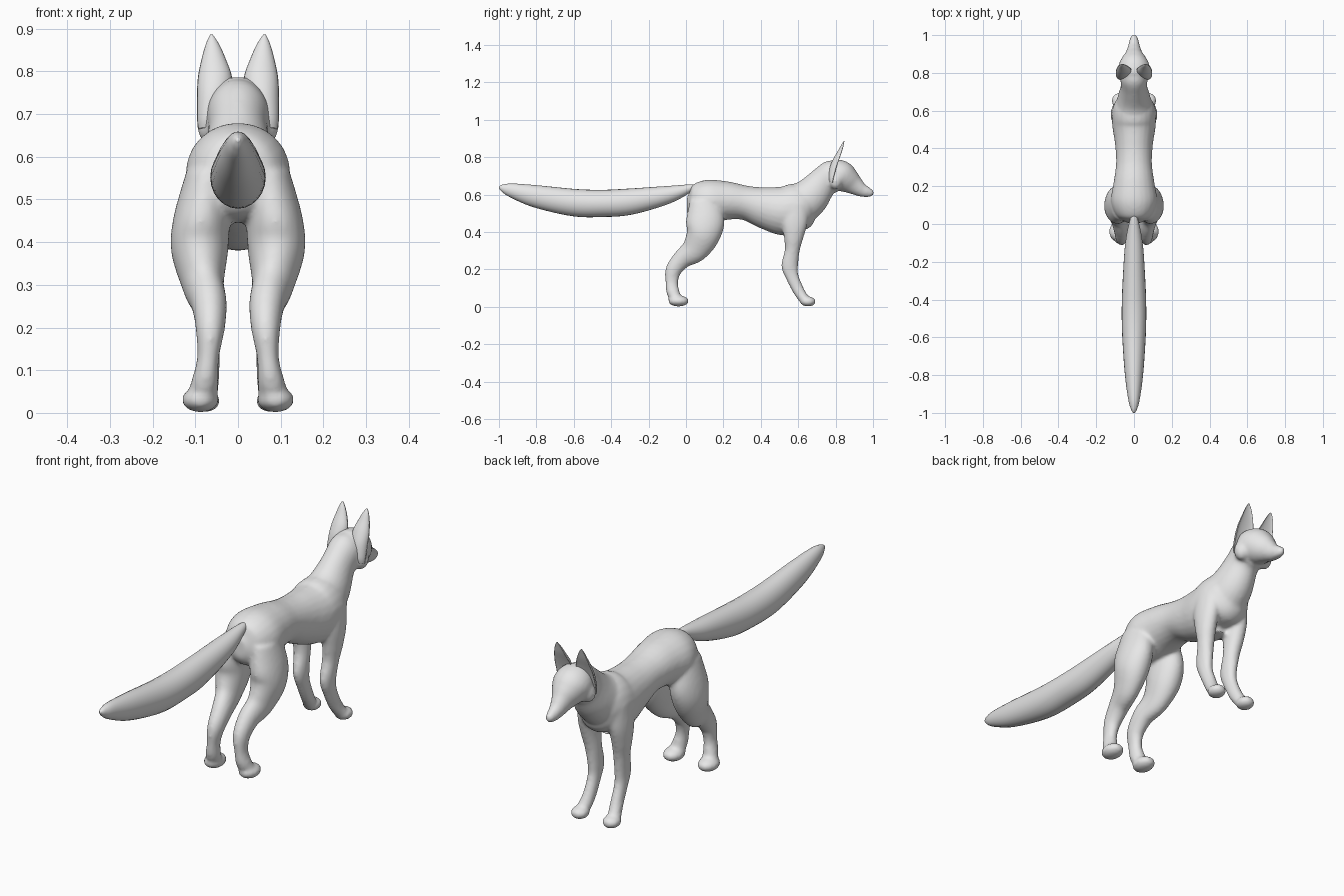
import bpy, bmesh, math
from mathutils import Vector, Matrix

grey = bpy.data.materials.new("plain grey")
grey.diffuse_color = (0.8, 0.8, 0.8, 1)
SIDES = 24


def spline(stations, sub=6):
    """Catmull-Rom interpolation of stations (x, y, z, half_width, half_depth)."""
    out, n = [], len(stations)
    for i in range(n - 1):
        p = [stations[max(0, min(n - 1, i + k))] for k in (-1, 0, 1, 2)]
        for j in range(sub):
            t = j / sub
            out.append([0.5 * (2 * b + (c - a) * t + (2 * a - 5 * b + 4 * c - d) * t * t
                               + (3 * b - a - 3 * c + d) * t ** 3) for a, b, c, d in zip(*p)])
    out.append(list(stations[-1]))
    return out


def tube(bm, stations, side=1, cup=None):
    """Loft ellipses along a path; cup pushes the front half inwards."""
    pts = spline(stations)
    pos = [Vector(p[:3]) for p in pts]
    rings = []
    for i, p in enumerate(pts):
        tan = pos[min(i + 1, len(pos) - 1)] - pos[max(i - 1, 0)]
        tan.x = 0
        nor = tan.cross(Vector((1, 0, 0))).normalized()
        ring = []
        for k in range(SIDES):
            ang = 2 * math.pi * k / SIDES
            s = math.sin(ang)
            if cup is not None and s > 0:
                s *= cup
            v = pos[i] + Vector((math.cos(ang) * max(p[3], 0.001), 0, 0)) + nor * (s * max(p[4], 0.001))
            v.x *= side
            ring.append(bm.verts.new(v))
        rings.append(ring)
    for a, b in zip(rings, rings[1:]):
        for k in range(SIDES):
            m = (k + 1) % SIDES
            bm.faces.new((a[k], a[m], b[m], b[k]))
    bm.faces.new(rings[0])
    bm.faces.new(rings[-1])


def blob(bm, centre, radii, side=1):
    c = Vector((centre[0] * side, centre[1], centre[2]))
    bmesh.ops.create_uvsphere(bm, u_segments=20, v_segments=12, radius=1,
                              matrix=Matrix.Translation(c) @ Matrix.Diagonal((*radii, 1)))


def finish(bm, name):
    bmesh.ops.recalc_face_normals(bm, faces=bm.faces)
    me = bpy.data.meshes.new(name)
    bm.to_mesh(me)
    bm.free()
    me.materials.append(grey)
    for f in me.polygons:
        f.use_smooth = True
    ob = bpy.data.objects.new(name, me)
    bpy.context.collection.objects.link(ob)
    return ob


def mid(rows):
    return [(0, *r) for r in rows]


body = bmesh.new()
# torso, rump to chest
tube(body, mid([(0.005, .55, .03, .04), (.04, .55, .09, .095), (.12, .562, .122, .117),
                (.22, .567, .108, .103), (.32, .555, .095, .092), (.42, .53, .1, .112),
                (.52, .513, .115, .132), (.6, .52, .115, .135), (.66, .495, .085, .09),
                (.69, .49, .03, .03)]))
# neck
tube(body, mid([(.56, .52, .11, .12), (.655, .58, .09, .106), (.725, .657, .07, .084),
                (.785, .705, .072, .082), (.82, .72, .05, .06)]))
# head and snout
tube(body, mid([(.765, .70, .06, .06), (.79, .70, .082, .086), (.83, .697, .085, .084),
                (.87, .672, .066, .068), (.90, .65, .046, .053), (.94, .624, .032, .037),
                (.98, .611, .022, .026), (1.004, .611, .01, .012)]))
for s in (1, -1):
    # cheek and brow
    blob(body, (.062, .80, .672), (.034, .035, .045), s)
    blob(body, (.036, .868, .715), (.028, .026, .016), s)
    # front leg and paw
    tube(body, [(.07, .585, .55, .045, .075), (.078, .58, .45, .045, .07), (.078, .575, .37, .04, .052),
                (.072, .568, .30, .034, .04), (.068, .555, .22, .029, .045), (.068, .568, .16, .026, .035),
                (.07, .60, .09, .027, .031), (.077, .628, .045, .03, .028)], s)
    blob(body, (.08, .652, .028), (.039, .043, .027), s)
    # hind leg and paw
    tube(body, [(.07, .10, .57, .05, .08), (.085, .103, .46, .066, .103), (.09, .09, .38, .067, .09),
                (.083, .045, .305, .05, .072), (.068, -.02, .255, .042, .052), (.065, -.067, .195, .034, .043),
                (.07, -.076, .13, .026, .034), (.077, -.07, .08, .031, .035), (.083, -.055, .045, .035, .03)], s)
    blob(body, (.088, -.04, .031), (.044, .056, .03), s)
ob = finish(body, "fox_body")
# blend the overlapping parts into one skin
rm = ob.modifiers.new("blend", 'REMESH')
rm.mode = 'VOXEL'
rm.voxel_size = 0.008
rm.use_smooth_shade = True
sm = ob.modifiers.new("soften", 'SMOOTH')
sm.factor = 0.5
sm.iterations = 8

# ears, hollow at the front
for s, name in ((1, "ear_right"), (-1, "ear_left")):
    bm = bmesh.new()
    tube(bm, [(.073, .785, .665, .02, .018), (.068, .79, .69, .028, .028), (.058, .803, .74, .038, .034),
              (.054, .818, .785, .04, .03), (.057, .834, .83, .028, .021), (.06, .843, .865, .015, .012),
              (.062, .847, .886, .003, .003)], s, cup=-0.25)
    finish(bm, name)

# bushy tail
bm = bmesh.new()
tube(bm, mid([(.07, .642, .005, .005), (.03, .636, .02, .019), (-.1, .598, .046, .048), (-.3, .562, .06, .07),
              (-.45, .5525, .065, .0725), (-.6, .557, .062, .073), (-.8, .59, .048, .06),
              (-.93, .622, .03, .038), (-.98, .635, .016, .02), (-1, .64, .004, .004)]))
finish(bm, "tail")
